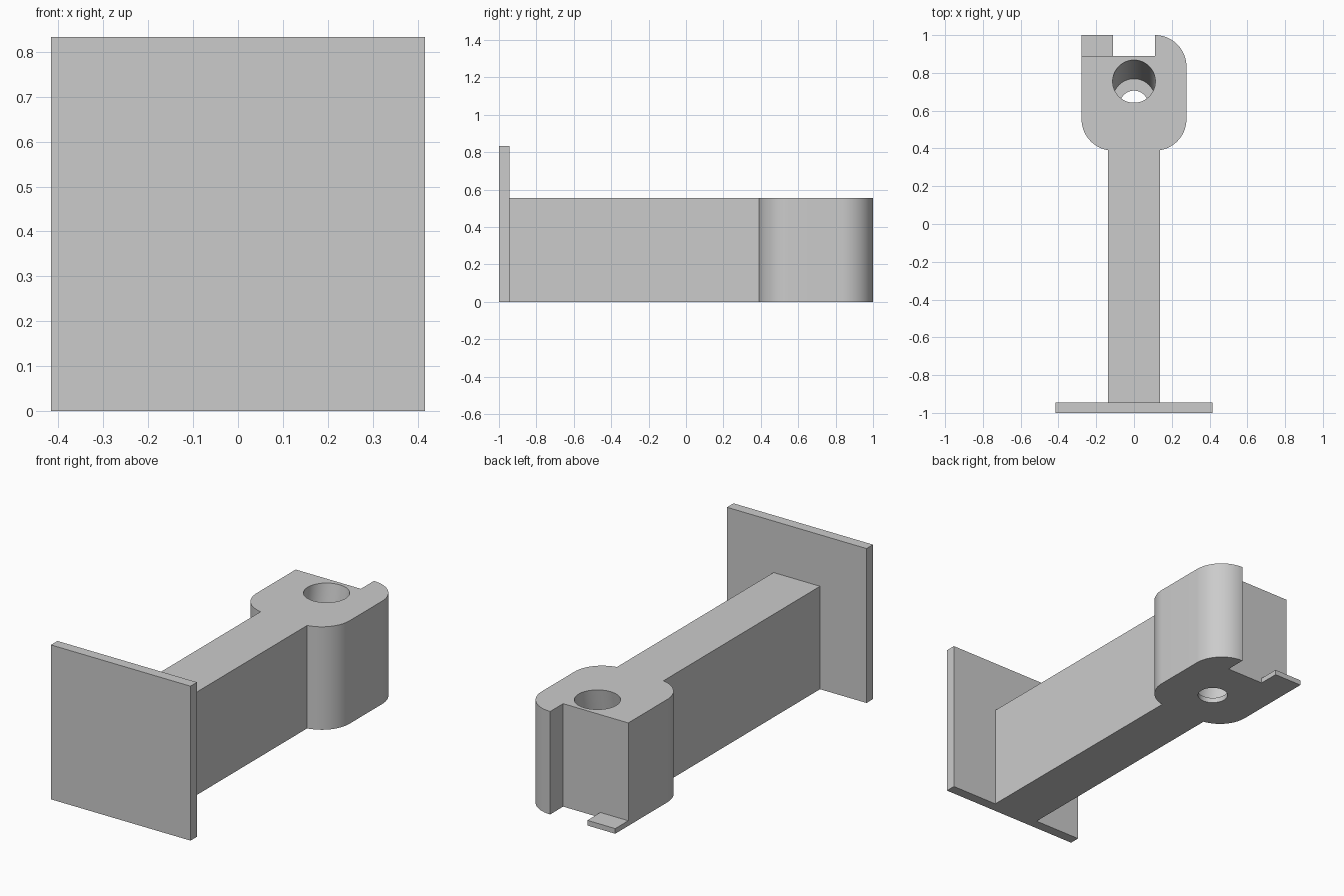
import bpy
import bmesh
from math import sin, cos, radians, asin, degrees

U = 1 / 36           # design unit: the whole part is 72 units long
HEIGHT = 20 * U      # height of arm and head

if "Cube" in bpy.data.objects:
    bpy.data.objects.remove(bpy.data.objects["Cube"], do_unlink=True)

grey = bpy.data.materials.new("plain grey")
grey.use_nodes = True
grey.diffuse_color = (0.6, 0.6, 0.6, 1)
grey.node_tree.nodes["Principled BSDF"].inputs["Base Color"].default_value = (0.6, 0.6, 0.6, 1)


def loft(name, bottom, top):
    """Solid between two matching rings of points."""
    bm = bmesh.new()
    low = [bm.verts.new(p) for p in bottom]
    high = [bm.verts.new(p) for p in top]
    n = len(low)
    bm.faces.new(low[::-1])
    bm.faces.new(high)
    for i in range(n):
        j = (i + 1) % n
        bm.faces.new((low[i], low[j], high[j], high[i]))
    bmesh.ops.recalc_face_normals(bm, faces=bm.faces)
    mesh = bpy.data.meshes.new(name)
    bm.to_mesh(mesh)
    bm.free()
    mesh.materials.append(grey)
    obj = bpy.data.objects.new(name, mesh)
    bpy.context.collection.objects.link(obj)
    return obj


def prism(name, outline, z0, z1):
    return loft(name, [(x, y, z0) for x, y in outline], [(x, y, z1) for x, y in outline])


def box(name, x0, x1, y0, y1, z0, z1):
    return prism(name, [(x0, y0), (x1, y0), (x1, y1), (x0, y1)], z0, z1)


def arc(cx, cy, r, a0, a1, n=20):
    angles = [radians(a0 + (a1 - a0) * i / n) for i in range(n + 1)]
    return [(cx + r * cos(a), cy + r * sin(a)) for a in angles]


def ring(y, z, r, n=64):
    return [(px, py, z) for px, py in arc(0, y, r, 0, 360, n)[:-1]]


def cut(target, cutter):
    """Subtract the cutter, then discard it."""
    mod = target.modifiers.new("cut", "BOOLEAN")
    mod.operation = "DIFFERENCE"
    mod.solver = "EXACT"
    mod.object = cutter
    bpy.context.view_layer.objects.active = target
    bpy.ops.object.modifier_apply(modifier=mod.name)
    bpy.data.objects.remove(cutter, do_unlink=True)


# Square end plate
box("end_plate", -15 * U, 15 * U, -1, -34 * U, 0, 30 * U)

# Arm and rounded head as one outline, corners rounded by six units
half, wide, r = 5 * U, 10 * U, 6 * U
cx, front, back = wide - r, 20 * U, 1 - r
meet = degrees(asin((half - cx) / r)) - 90   # where the round meets the arm side
outline = [(-half, -34 * U), (half, -34 * U)]
outline += arc(cx, front, r, meet, 0)
outline += arc(cx, back, r, 0, 90)
outline += [(4 * U, 32 * U), (-wide, 32 * U)]  # notched back
outline += [(-x, y) for x, y in reversed(arc(cx, front, r, meet, 0))]
arm = prism("arm_and_head", outline, 0, HEIGHT)

# Slanted bore with a smaller drain hole through its thin floor
slope, floor, y_top, bore = 0.188, U, 0.755, 0.113
y_at = lambda z: y_top - (HEIGHT - z) * slope
cut(arm, loft("bore_cutter", ring(y_at(floor), floor, bore), ring(y_at(0.7), 0.7, bore)))
cut(arm, loft("drain_cutter", ring(0.63, -0.1, 0.076), ring(0.63, 0.06, 0.076)))

# Thin tab at the foot of the notch
box("foot_tab", -wide, -4 * U, 32 * U, 1, 0, U)

# Smooth rounds, sharp edges
bpy.ops.object.select_all(action="DESELECT")
arm.select_set(True)
bpy.context.view_layer.objects.active = arm
bpy.ops.object.shade_smooth_by_angle(angle=radians(30))
